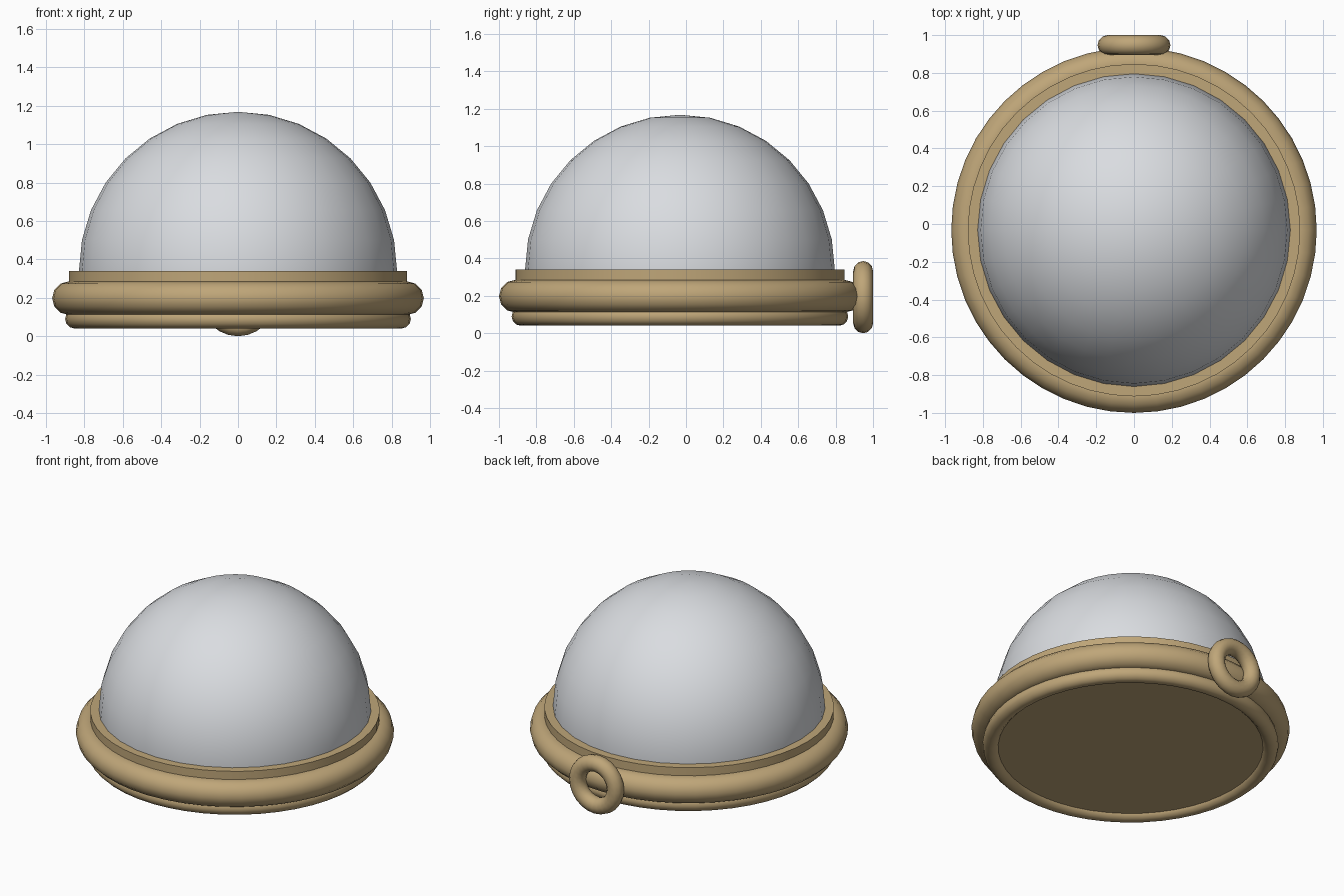
import bpy
import bmesh
import math

cube = bpy.data.objects.get("Cube")
if cube:
    bpy.data.objects.remove(cube, do_unlink=True)

BODY_Y = -0.0325


def material(name, rgb):
    m = bpy.data.materials.new(name)
    m.use_nodes = True
    m.diffuse_color = (*rgb, 1)
    m.node_tree.nodes["Principled BSDF"].inputs["Base Color"].default_value = (*rgb, 1)
    return m


brass = material("tan brass", (0.52, 0.38, 0.19))
pale = material("pale grey", (0.70, 0.72, 0.75))


def finish(name, mat):
    ob = bpy.context.object
    ob.name = ob.data.name = name
    ob.data.materials.append(mat)
    bpy.ops.object.shade_smooth_by_angle(angle=math.radians(45))
    return ob


def ring(name, location, major, minor, tilt=0, segments=48):
    bpy.ops.mesh.primitive_torus_add(
        location=location, rotation=(tilt, 0, 0), major_radius=major,
        minor_radius=minor, major_segments=segments, minor_segments=12)
    return finish(name, brass)


# Solid collar: its top is the ledge around the dome, its underside the base
bottom, top = 0.07, 0.34
bpy.ops.mesh.primitive_cylinder_add(
    vertices=48, radius=0.88, depth=top - bottom,
    location=(0, BODY_Y, (top + bottom) / 2))
finish("collar", brass)

# Rounded rims
ring("main_rim", (0, BODY_Y, 0.198), 0.88, 0.0875)
ring("lower_rim", (0, BODY_Y, 0.09), 0.85, 0.05)

# Hanging loop at the back
ring("back_loop", (0, 0.947, 0.193), 0.14, 0.053, math.pi / 2, 24)

# Dome: upper half of a sphere, sunk a little into the collar
bpy.ops.mesh.primitive_uv_sphere_add(
    segments=32, ring_count=16, radius=0.828, location=(0, BODY_Y, top))
dome = finish("dome", pale)
bm = bmesh.new()
bm.from_mesh(dome.data)
bmesh.ops.delete(bm, geom=[v for v in bm.verts if v.co.z < -0.2], context="VERTS")
bm.to_mesh(dome.data)
bm.free()
